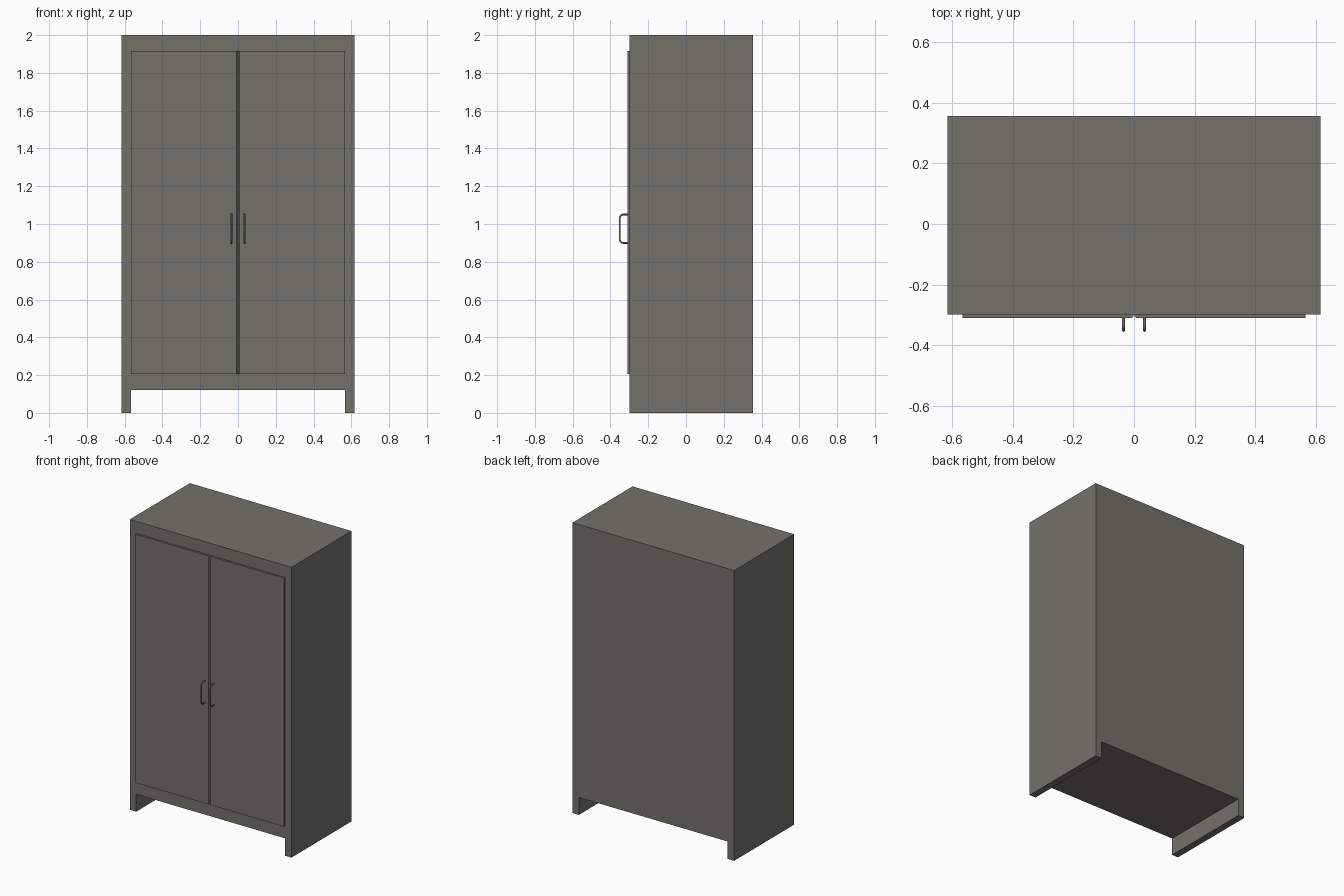
import bpy, bmesh, math
from mathutils import Vector

if "Cube" in bpy.data.objects:
    bpy.data.objects.remove(bpy.data.objects["Cube"])

grey = bpy.data.materials.new("warm_grey_paint")
grey.diffuse_color = (0.17, 0.165, 0.145, 1)
grey.use_nodes = True
grey.node_tree.nodes["Principled BSDF"].inputs["Base Color"].default_value = grey.diffuse_color


def extrude_profile(name, points, offset):
    """Fill a closed outline and sweep it along offset."""
    bm = bmesh.new()
    face = bm.faces.new([bm.verts.new(p) for p in points])
    ext = bmesh.ops.extrude_face_region(bm, geom=[face], use_keep_orig=True)
    moved = [v for v in ext["geom"] if isinstance(v, bmesh.types.BMVert)]
    bmesh.ops.translate(bm, verts=moved, vec=offset)
    bmesh.ops.recalc_face_normals(bm, faces=bm.faces)
    mesh = bpy.data.meshes.new(name)
    bm.to_mesh(mesh)
    bm.free()
    mesh.materials.append(grey)
    obj = bpy.data.objects.new(name, mesh)
    bpy.context.collection.objects.link(obj)
    return obj


def tube(name, path, radius, sides=12):
    """Round bar swept along a path lying in a plane of constant x."""
    bm = bmesh.new()
    rings = []
    for i, p in enumerate(path):
        t = (path[min(i + 1, len(path) - 1)] - path[max(i - 1, 0)]).normalized()
        u = Vector((1, 0, 0))
        v = t.cross(u)
        rings.append([bm.verts.new(p + radius * (math.cos(a) * u + math.sin(a) * v))
                      for a in (2 * math.pi * k / sides for k in range(sides))])
    for a, b in zip(rings, rings[1:]):
        for k in range(sides):
            n = (k + 1) % sides
            bm.faces.new((a[k], a[n], b[n], b[k])).smooth = True
    bm.faces.new(rings[0])
    bm.faces.new(rings[-1])
    bmesh.ops.recalc_face_normals(bm, faces=bm.faces)
    mesh = bpy.data.meshes.new(name)
    bm.to_mesh(mesh)
    bm.free()
    mesh.materials.append(grey)
    obj = bpy.data.objects.new(name, mesh)
    bpy.context.collection.objects.link(obj)
    return obj


# Cabinet body: front outline with side panels reaching the floor
W, LEG, FRONT, BACK = 0.616, 0.567, -0.298, 0.356
outline = [(-W, 0), (-LEG, 0), (-LEG, 0.12), (LEG, 0.12), (LEG, 0), (W, 0), (W, 2), (-W, 2)]
extrude_profile("cabinet_body", [(x, FRONT, z) for x, z in outline], Vector((0, BACK - FRONT, 0)))

# Handle path: a bar with two rounded corners
R, C = 0.005, 0.02
y_out, z_low, z_high = -0.351, 0.9, 1.05
path_yz = [(-0.308, z_low)]
for zc, start in ((z_low + C, -90), (z_high - C, 0)):
    for k in range(7):
        a = math.radians(start + 15 * k)
        path_yz.append((y_out + C - C * math.cos(a), zc + C * math.sin(a)))
path_yz.append((-0.308, z_high))

for side, s in (("left", -1), ("right", 1)):
    # Door slab, chamfered where the pair meets
    door = [(0.001, FRONT + 0.002), (0.001, -0.304), (0.008, -0.311), (0.567, -0.311), (0.567, FRONT + 0.002)]
    extrude_profile(side + "_door", [(s * x, y, 0.205) for x, y in door], Vector((0, 0, 1.712)))
    handle = tube(side + "_handle", [Vector((s * 0.035, y, z)) for y, z in path_yz], R)
